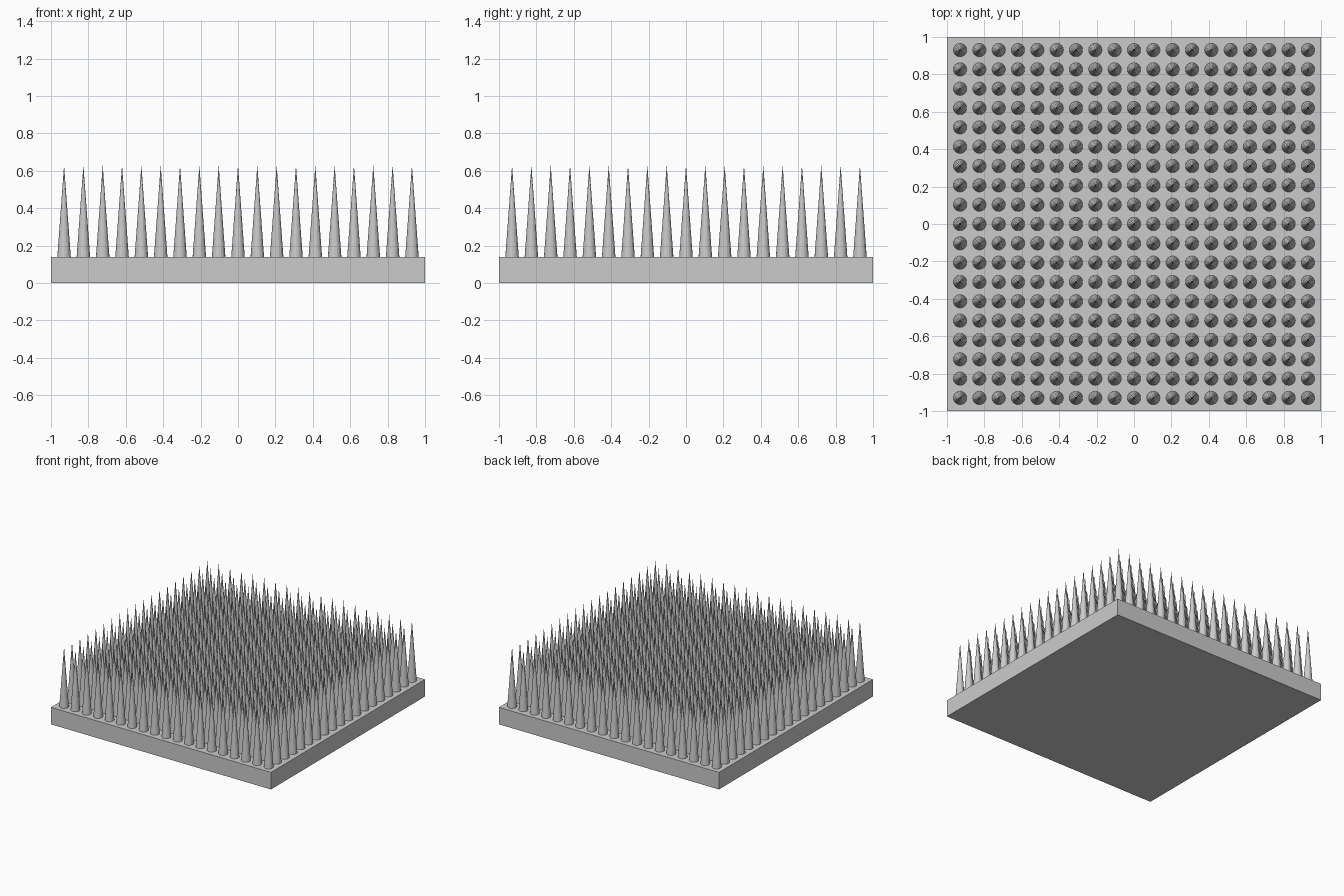
import bpy
import bmesh
from mathutils import Matrix

default = bpy.data.objects.get("Cube")
if default:
    bpy.data.objects.remove(default, do_unlink=True)

PLATE_TOP = 0.14
TIP = 0.63
COUNT = 19
REACH = 0.93
RADIUS = 0.036
SIDES = 16

# Single plain grey
grey = bpy.data.materials.new("light_grey")
grey.use_nodes = True
colour = (0.6, 0.6, 0.6, 1)
grey.diffuse_color = colour
grey.node_tree.nodes["Principled BSDF"].inputs["Base Color"].default_value = colour


def add_object(name, bm):
    mesh = bpy.data.meshes.new(name)
    bm.to_mesh(mesh)
    bm.free()
    mesh.materials.append(grey)
    obj = bpy.data.objects.new(name, mesh)
    bpy.context.collection.objects.link(obj)
    return obj


# Square base plate
bm = bmesh.new()
bmesh.ops.create_cube(bm, size=1, matrix=Matrix.Translation((0, 0, PLATE_TOP / 2))
                      @ Matrix.Diagonal((2, 2, PLATE_TOP, 1)))
add_object("base_plate", bm)

# Square grid of pointed spikes
bm = bmesh.new()
height = TIP - PLATE_TOP
pitch = 2 * REACH / (COUNT - 1)
for row in range(COUNT):
    for col in range(COUNT):
        place = Matrix.Translation((col * pitch - REACH, row * pitch - REACH,
                                    PLATE_TOP + height / 2))
        bmesh.ops.create_cone(bm, cap_ends=False, segments=SIDES, radius1=RADIUS,
                              radius2=0, depth=height, matrix=place)
bmesh.ops.remove_doubles(bm, verts=bm.verts[:], dist=0.0001)
add_object("spikes", bm)
